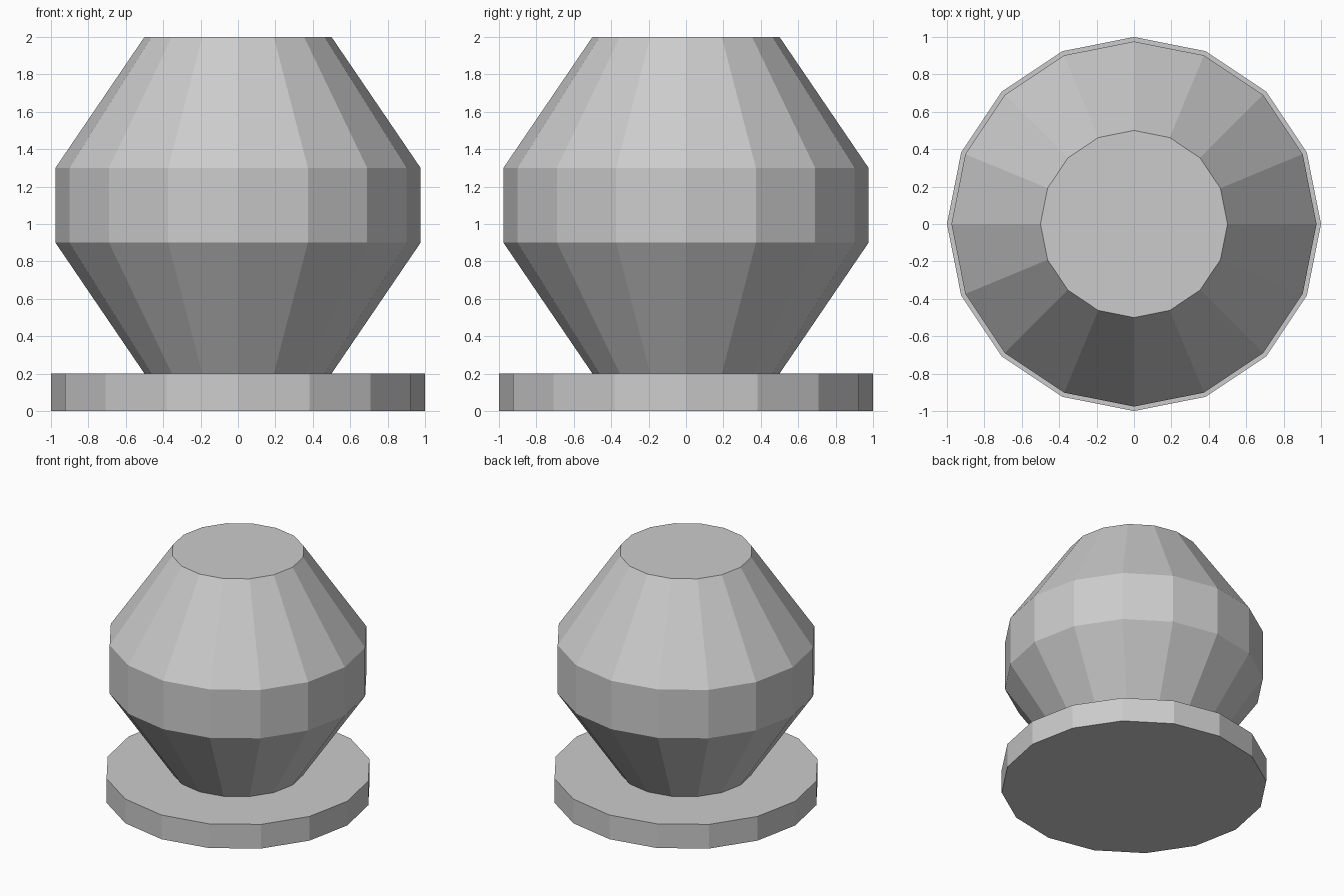
import bpy, bmesh
from math import cos, sin, tau

if "Cube" in bpy.data.objects:
    bpy.data.objects.remove(bpy.data.objects["Cube"])

SIDES = 16


def lathe(name, profile):
    """Closed faceted solid from (radius, height) pairs, bottom to top."""
    bm = bmesh.new()
    rings = [[bm.verts.new((r * cos(tau * i / SIDES), r * sin(tau * i / SIDES), z))
              for i in range(SIDES)] for r, z in profile]
    for low, high in zip(rings, rings[1:]):
        for i in range(SIDES):
            j = (i + 1) % SIDES
            bm.faces.new((low[i], low[j], high[j], high[i]))
    bm.faces.new(rings[0][::-1])
    bm.faces.new(rings[-1])
    mesh = bpy.data.meshes.new(name)
    bm.to_mesh(mesh)
    bm.free()
    obj = bpy.data.objects.new(name, mesh)
    bpy.context.collection.objects.link(obj)
    return obj


# Flat round foot
lathe("base_disc", [(1.0, 0.0), (1.0, 0.2)])

# Bulging body with a straight waist band and flat top
lathe("knob_body", [(0.5, 0.2), (0.976, 0.9), (0.976, 1.3), (0.5, 2.0)])
